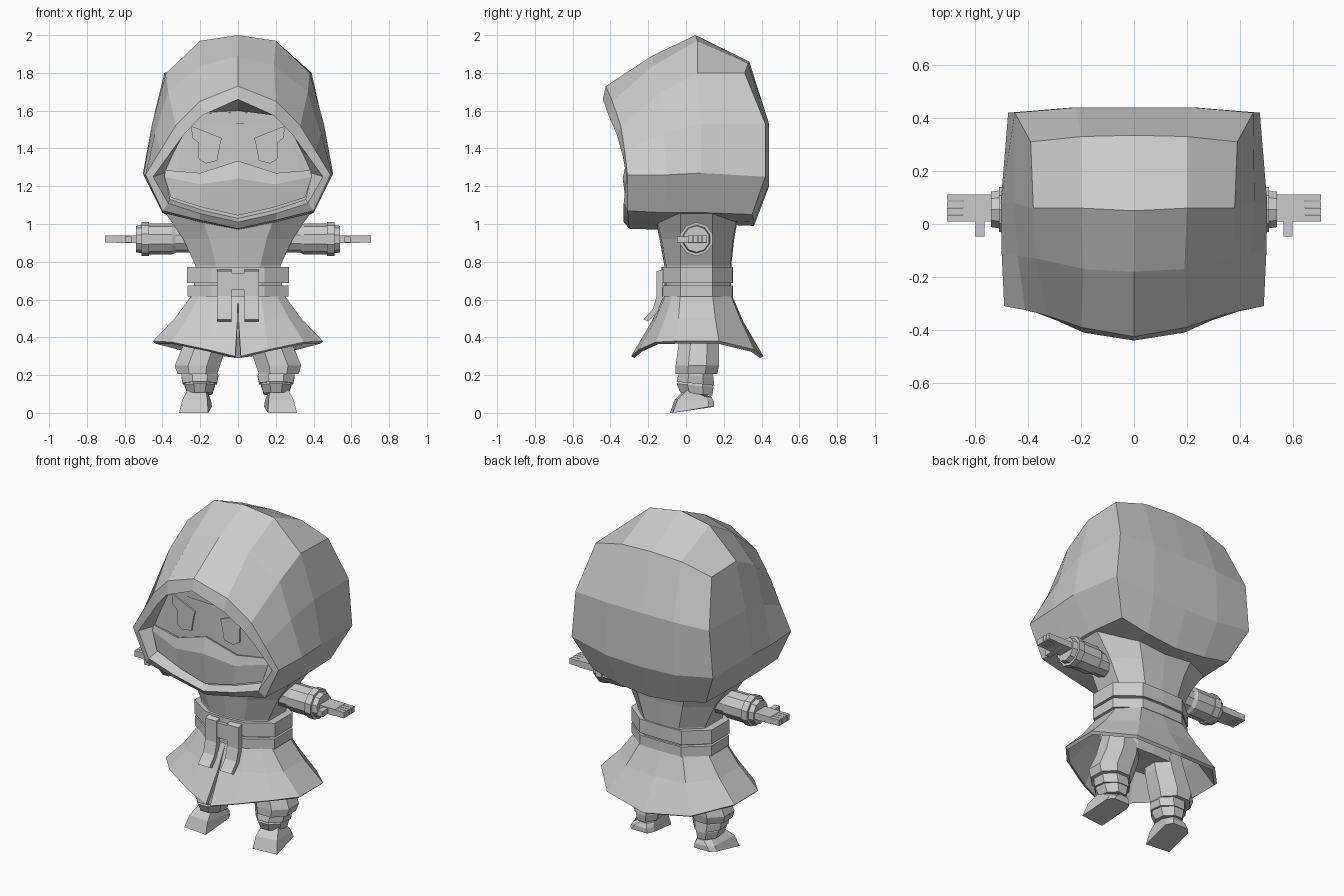
import bpy, bmesh, math

grey = bpy.data.materials.new("plain grey")
grey.diffuse_color = (0.6, 0.6, 0.6, 1)


def make(name, verts, faces, mirror=True, thick=0):
    """Flat shaded mesh, optionally mirrored across x = 0 and thickened."""
    verts, faces = list(verts), list(faces)
    if mirror:
        n = len(verts)
        verts += [(-x, y, z) for x, y, z in verts]
        faces += [tuple(n + i for i in reversed(f)) for f in faces]
    bm = bmesh.new()
    vs = [bm.verts.new(v) for v in verts]
    for f in faces:
        bm.faces.new([vs[i] for i in f])
    bmesh.ops.remove_doubles(bm, verts=bm.verts, dist=1e-4)
    bmesh.ops.recalc_face_normals(bm, faces=bm.faces)
    me = bpy.data.meshes.new(name)
    bm.to_mesh(me)
    bm.free()
    me.materials.append(grey)
    ob = bpy.data.objects.new(name, me)
    bpy.context.collection.objects.link(ob)
    if thick:
        m = ob.modifiers.new("thickness", 'SOLIDIFY')
        m.thickness, m.offset = thick, -1
    return ob


def strips(rows, closed=False):
    """Quads between equal-length rows of points."""
    n = len(rows[0])
    verts = [p for r in rows for p in r]
    faces = []
    for r in range(len(rows) - 1):
        for i in range(n if closed else n - 1):
            j = (i + 1) % n
            faces.append((r * n + i, r * n + j, (r + 1) * n + j, (r + 1) * n + i))
    return verts, faces


def loft(name, rings, mirror=True):
    """Capped tube through closed rings."""
    v, f = strips(rings, True)
    n = len(rings[0])
    f += [tuple(range(n)), tuple(range(len(v) - n, len(v)))]
    return make(name, v, f, mirror)


def oval(z, cx, hx, y0, y1, tilt=0.0, n=8):
    cy, hy = (y0 + y1) / 2, (y1 - y0) / 2
    k = 1 / math.cos(math.pi / n)
    out = []
    for i in range(n):
        a = 2 * math.pi * (i + 0.5) / n
        y = cy + hy * k * math.sin(a)
        out.append((cx + hx * k * math.cos(a), y, z + tilt * (y - cy)))
    return out


def box(name, x0, x1, y0, y1, z0, z1):
    loft(name, [[(x, y0, z0), (x, y1, z0), (x, y1, z1), (x, y0, z1)] for x in (x0, x1)])


def whole(half):
    """Full closed ring from a half outline running from front to back."""
    return half + [(-x, y, z) for x, y, z in reversed(half[1:-1])]


# Hood: half arches from the face outwards and backwards, top centre to bottom centre
arches = [
    [(0, -.29, 1.60), (.19, -.28, 1.59), (.28, -.27, 1.5), (.34, -.26, 1.38),
     (.39, -.25, 1.27), (.36, -.26, 1.13), (.18, -.27, 1.07), (0, -.28, 1.03)],
    [(0, -.44, 1.66), (.19, -.41, 1.575), (.29, -.365, 1.47), (.37, -.335, 1.36),
     (.45, -.315, 1.25), (.37, -.33, 1.11), (.2, -.33, 1.055), (0, -.33, 1.01)],
    [(0, -.425, 1.73), (.2, -.39, 1.65), (.33, -.345, 1.52), (.41, -.325, 1.39),
     (.49, -.31, 1.26), (.4, -.31, 1.07), (.2, -.305, 1.02), (0, -.30, .975)],
    [(0, -.18, 1.89), (.19, -.17, 1.84), (.37, -.13, 1.7), (.44, -.12, 1.48),
     (.5, -.1, 1.26), (.4, -.12, 1.06), (.2, -.13, 1.01), (0, -.14, .97)],
    [(0, .05, 2.0), (.2, .06, 1.97), (.38, .06, 1.8), (.455, .08, 1.53),
     (.503, .08, 1.27), (.4, .1, 1.06), (.2, .1, 1.02), (0, .1, 1.0)],
    [(0, .335, 1.86), (.2, .33, 1.85), (.39, .31, 1.8), (.45, .42, 1.53),
     (.475, .42, 1.25), (.38, .35, 1.05), (.2, .36, 1.01), (0, .36, .99)],
]
v, f = strips(arches)
f += [(0, 1, 6, 7), (1, 2, 5, 6), (2, 3, 4, 5)]           # face plane
b, k = 40, len(v)                                          # back panels
v += [(0, .44, 1.53), (.22, .44, 1.53), (0, .44, 1.2), (.23, .44, 1.21)]
f += [(b, b + 1, k + 1, k), (b + 1, b + 2, b + 3, k + 1),
      (k, k + 1, k + 3, k + 2), (k + 1, b + 3, b + 4, k + 3),
      (k + 2, k + 3, b + 6, b + 7), (k + 3, b + 4, b + 5, b + 6)]
make("hood", v, f)

# Face: mask, forehead band, eyes
make("mask", *strips([
    [(0, -.315, 1.335), (.2, -.3, 1.27), (.385, -.262, 1.285)],
    [(0, -.335, 1.24), (.2, -.315, 1.21), (.39, -.265, 1.25)],
    [(0, -.31, 1.045), (.18, -.295, 1.085), (.355, -.272, 1.14)]]), thick=.015)
make("forehead_band", *strips([
    [(0, -.297, 1.59), (.19, -.288, 1.585)], [(0, -.297, 1.53), (.25, -.28, 1.53)]]), thick=.008)
eye = [(.25, 1.52), (.085, 1.455), (.095, 1.42), (.11, 1.335), (.17, 1.32),
       (.21, 1.345), (.21, 1.43), (.24, 1.455)]
loft("eye", [[(x, y0 + x * .06, z) for x, z in eye] for y0 in (-.298, -.289)])

# Torso
def plan(z, w, y0, y1):
    return whole([(0, y0, z), (w * .52, y0 + .01, z), (w, -.03, z),
                  (w, .14, z), (w * .52, y1 - .005, z), (0, y1, z)])

loft("torso", [plan(.58, .24, -.11, .235), plan(.78, .225, -.115, .24),
               plan(.92, .29, -.14, .255), plan(1.06, .385, -.17, .28)], False)

# Belt: two stacked bands, knot and hanging tails
for z0, z1, w in ((.615, .675, .268), (.688, .772, .27)):
    loft("belt_band", [plan(z0, w, -.13, .25), plan(z1, w, -.13, .25)], False)
box("belt_knot", 0, .05, -.15, -.11, .65, .74)
tail = [(-.12, .76), (-.155, .75), (-.155, .62), (-.175, .55), (-.225, .495),
        (-.2, .483), (-.15, .535), (-.125, .6)]
loft("belt_tail", [[(x, y, z) for y, z in tail] for x in (.035, .112)])

# Flared skirt with a slit at the front
skirt = [
    [(0, -.11, .63), (.12, -.105, .63), (.2, -.07, .63), (.24, -.03, .63),
     (.24, .14, .63), (.14, .235, .63), (0, .24, .63)],
    [(.004, -.185, .48), (.14, -.165, .49), (.27, -.11, .5), (.335, -.04, .5),
     (.335, .155, .5), (.2, .29, .49), (0, .305, .48)],
    [(.015, -.29, .30), (.16, -.25, .335), (.35, -.16, .375), (.45, -.05, .38),
     (.45, .175, .38), (.28, .36, .335), (0, .41, .30)],
]
make("skirt", *strips(skirt), thick=.02)

# Arms: sleeve and cuff as one lathe along x
arm = [(.2, .07), (.33, .072), (.35, .082), (.47, .082), (.47, .09), (.51, .09),
       (.51, .075), (.54, .07)]
loft("arm", [[(x, .055 + r * math.cos(math.pi * (i + .5) / 5),
               .92 + r * math.sin(math.pi * (i + .5) / 5)) for i in range(10)] for x, r in arm])

# Hands
box("palm", .53, .645, .01, .112, .9, .94)
box("thumb", .565, .598, -.047, .02, .903, .935)
for i in range(4):
    y = .01 + i * .0262
    box("finger", .64, .705, y, y + .0234, .903, .938)

# Legs: hips, trousers, wrapped shins, boots
loft("hips", [plan(.4, .22, -.04, .17), plan(.6, .22, -.09, .2)], False)
loft("trouser_leg", [oval(.5, .15, .1, -.03, .16), oval(.36, .175, .115, -.04, .175),
                     oval(.25, .215, .12, -.055, .175), oval(.205, .215, .105, -.055, .165)])
loft("shin_wrap_upper", [oval(.23, .205, .085, -.03, .14), oval(.195, .202, .098, -.04, .145, -.1),
                         oval(.155, .202, .09, -.05, .15, -.1)])
loft("shin_wrap_lower", [oval(.17, .202, .075, -.03, .14), oval(.145, .202, .08, -.05, .145, -.1),
                         oval(.1, .202, .066, -.03, .14, -.1)])
boot = []
for x0, x1, front, back in ((.15, .265, (-.005, .125), (.135, .085)),
                            (.142, .295, (-.06, .07), (.148, .06)),
                            (.138, .312, (-.085, 0), (.148, .032))):
    (yf, zf), (yb, zb) = front, back
    boot.append([(x0 + .02, yf, zf), (x1, yf + .015, zf), (x1 - .02, yb - .03, zb),
                 (x1 - .05, yb, zb), (x0 + .02, yb, zb), (x0, yb - .04, zb)])
loft("boot", boot)
